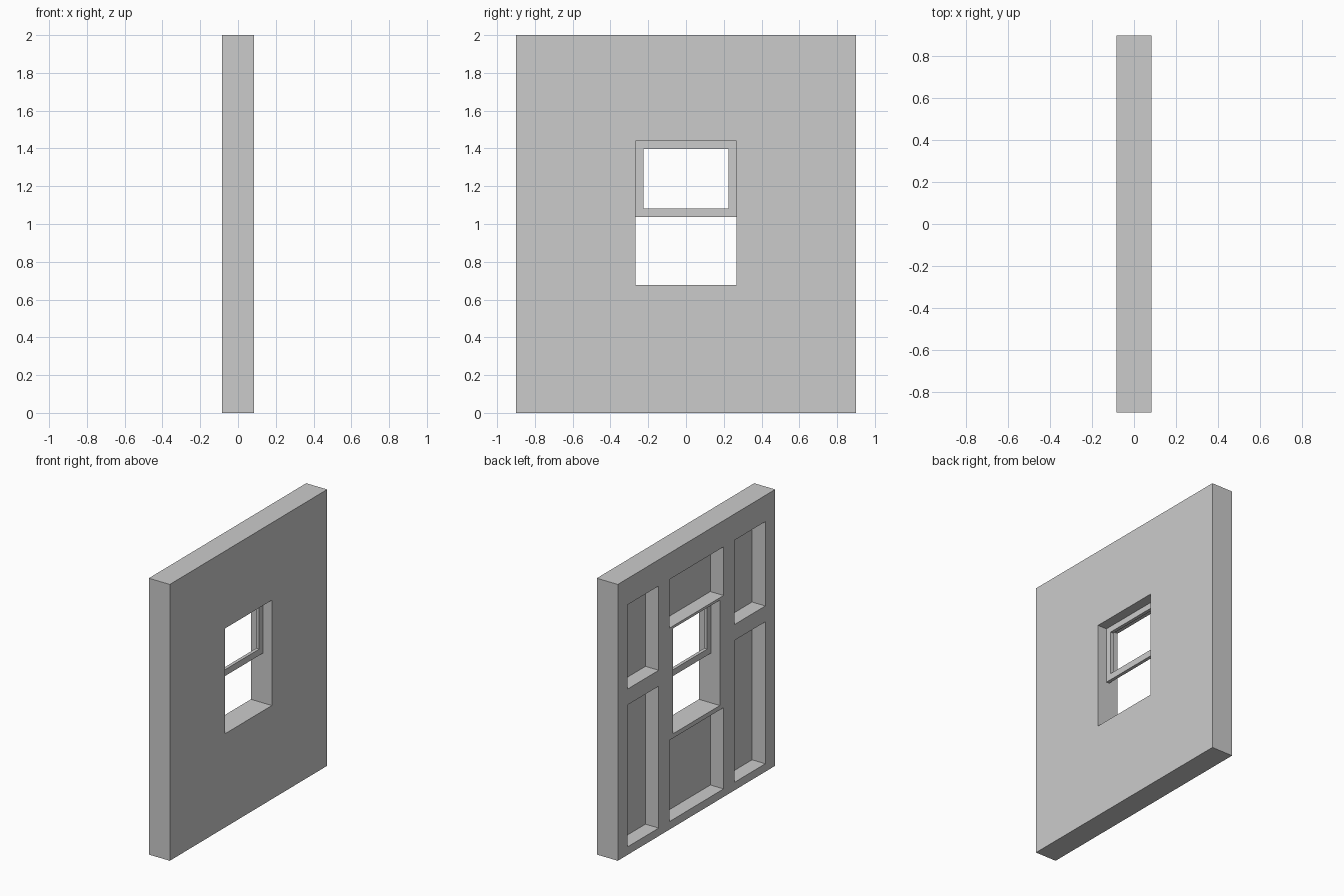
import bpy, bmesh
from mathutils import Vector

if "Cube" in bpy.data.objects:
    bpy.data.objects.remove(bpy.data.objects["Cube"])


def add_box(bm, x, y, z):
    """Box from (min, max) ranges on each axis."""
    verts = bmesh.ops.create_cube(bm, size=1.0)["verts"]
    lo, hi = Vector((x[0], y[0], z[0])), Vector((x[1], y[1], z[1]))
    for v in verts:
        v.co = (lo + hi) / 2 + v.co * (hi - lo)


def make_object(name, boxes):
    bm = bmesh.new()
    for b in boxes:
        add_box(bm, *b)
    mesh = bpy.data.meshes.new(name)
    bm.to_mesh(mesh)
    bm.free()
    obj = bpy.data.objects.new(name, mesh)
    bpy.context.collection.objects.link(obj)
    return obj


def cut(obj, boxes):
    """Subtract non-touching boxes and discard the cutter."""
    cutter = make_object("cutter", boxes)
    cutter.hide_render = True
    mod = obj.modifiers.new("cut", "BOOLEAN")
    mod.operation, mod.solver, mod.object = "DIFFERENCE", "EXACT", cutter
    bpy.context.view_layer.objects.active = obj
    bpy.ops.object.modifier_apply(modifier=mod.name)
    bpy.data.objects.remove(cutter)


T = 0.084        # half wall thickness
SKIN = 0.022     # floor of the stud bays
OPEN = 0.267     # half width of the window opening

# Wall slab
wall = make_object("wall", [((-T, T), (-0.9, 0.9), (0, 2))])

# Window opening and stud bays on the -x side
bay = (-T - 0.1, SKIN)
cuts = [((-0.3, 0.3), (-OPEN, OPEN), (0.678, 1.44))]
cuts += [(bay, (-0.31, 0.31), z) for z in ((0.058, 0.646), (1.458, 1.81))]
for y in ((-0.787, -0.432), (0.432, 0.787)):
    cuts += [(bay, y, z) for z in ((0.058, 1.085), (1.2, 1.81))]
cut(wall, cuts)

# Raised window sash
sash = make_object("window_sash", [((-0.012, 0.012), (-OPEN, OPEN), (1.037, 1.44))])
cut(sash, [((-0.1, 0.1), (-0.225, 0.225), (1.083, 1.397))])
